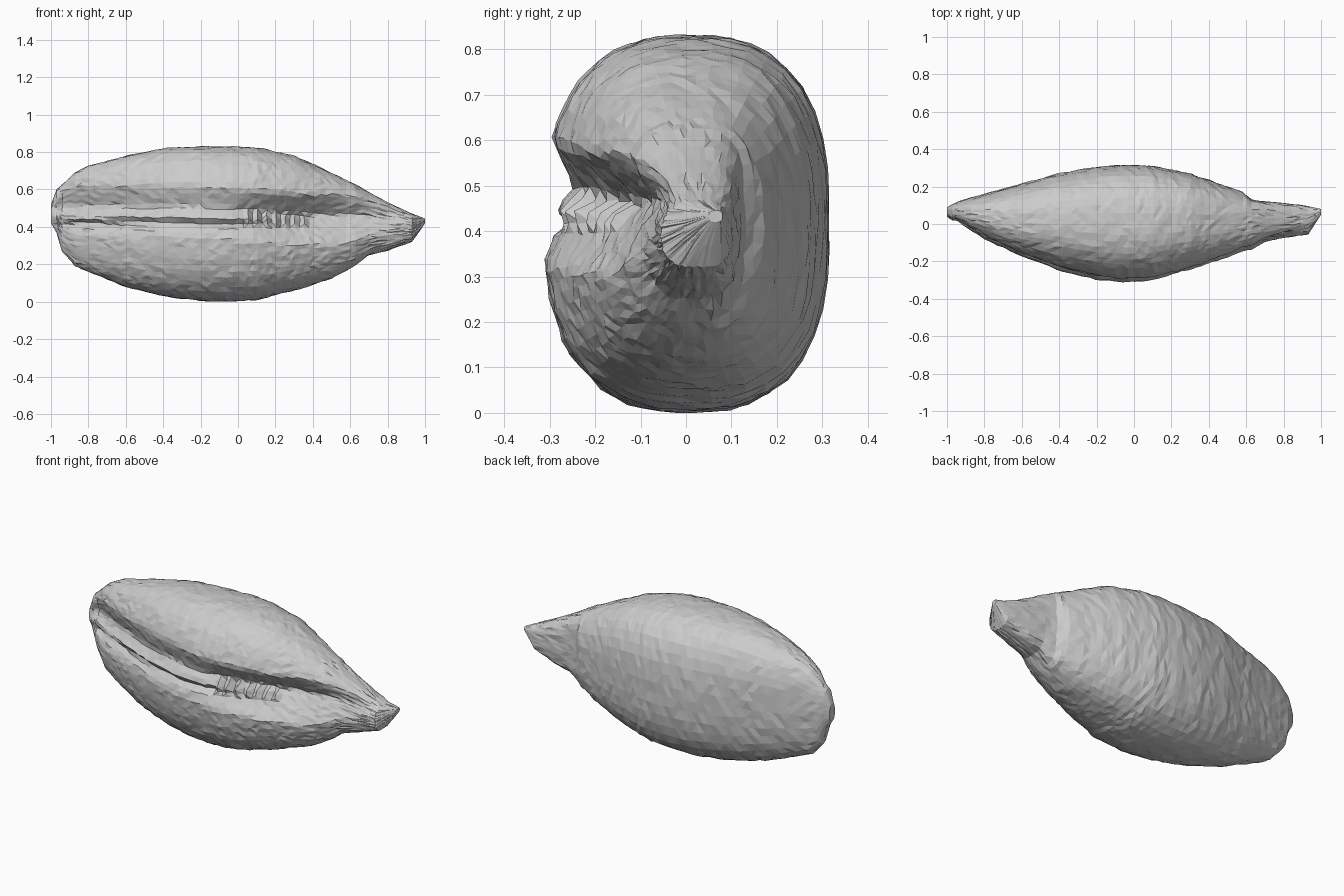
import bpy, bmesh, math, random

if "Cube" in bpy.data.objects:
    bpy.data.objects.remove(bpy.data.objects["Cube"])
random.seed(4)

# Stations along the shell: x, bottom z, top z, front y, back y, slit depth
STATIONS = [
    (-1.00, .42, .52, .04, .09, .00),
    (-0.97, .37, .60, .02, .105, .02),
    (-0.94, .27, .625, .01, .12, .04),
    (-0.87, .19, .69, -.04, .14, .06),
    (-0.80, .16, .725, -.085, .16, .065),
    (-0.60, .08, .78, -.175, .215, .065),
    (-0.40, .03, .82, -.25, .27, .06),
    (-0.20, .005, .83, -.30, .305, .06),
    (-0.05, .00, .83, -.315, .315, .065),
    (0.10, .01, .825, -.305, .31, .10),
    (0.30, .06, .78, -.25, .27, .14),
    (0.50, .125, .69, -.185, .20, .11),
    (0.58, .165, .65, -.155, .17, .09),
    (0.63, .20, .625, -.14, .13, .08),
    (0.70, .25, .585, -.10, .12, .05),
    (0.80, .275, .53, -.075, .11, .03),
    (0.93, .32, .47, -.055, .095, .01),
    (1.00, .42, .445, .05, .08, .00),
]
RING = 60


def station(x):
    for a, b in zip(STATIONS, STATIONS[1:]):
        if x <= b[0] + 1e-6:
            f = (x - a[0]) / (b[0] - a[0])
            return [p + (q - p) * f for p, q in zip(a, b)][1:]


def ring_points(x, index):
    """Rounded cross-section with a flattened back and a slit in the front."""
    z0, z1, y0, y1, depth = station(x)
    zc, hz = (z0 + z1) / 2, (z1 - z0) / 2
    yc = y0 + (y1 - y0) * .5
    slit_z = .51 - .045 * max(0, min(1, (x + .2) / .5))
    edge = min(1, (1 - abs(x)) / .1)
    points = []
    for k in range(RING):
        u = 2 * math.pi * k / RING - math.pi
        t = math.pi + u - .4 * math.sin(u)      # denser on the slit side
        c, s = math.cos(t), math.sin(t)
        p = 2.45 if c < 0 else (3.6 if x > .6 else 2.65)
        r = (abs(c) ** p + abs(s) ** p) ** (-1 / p)
        y = yc + (y1 - y0) / 2 * r * c
        z = zc + hz * r * s
        if c < 0:
            d = z - slit_z
            width = (.11 if d > 0 else .16) * min(1, hz / .25)
            y += depth * max(0, 1 - abs(d) / width)
            if x < .05:                          # ridge and crease beside the slit
                y += .025 * edge * max(0, 1 - abs(z - .415) / .025)
                y -= .02 * edge * max(0, 1 - abs(z - .455) / .03)
            elif x < .4 and index % 2:           # teeth on the lower lip
                y -= .04 * max(0, 1 - abs(d + .035) / .045)
        n = .0035 * edge
        points.append((x + random.uniform(-n, n), y + random.uniform(-n, n),
                       max(0, z + random.uniform(-n, n))))
    return points


# Loft the cross-sections into one closed shell
xs = [-1, -.985, -.97, -.955, -.94, -.905, -.87, -.835]
xs += [-.80 + i * .035 for i in range(24)]
xs += [.03 + i * .025 for i in range(16)]
xs += [.44, .47, .50, .54, .58, .605, .63, .665, .70, .75, .80, .845, .89, .93, .965, 1]
bm = bmesh.new()
rings = [[bm.verts.new(p) for p in ring_points(x, i)] for i, x in enumerate(xs)]
for a, b in zip(rings, rings[1:]):
    for k in range(RING):
        j = (k + 1) % RING
        bm.faces.new((a[k], a[j], b[j], b[k]))
bm.faces.new(rings[0])
bm.faces.new(rings[-1])
bmesh.ops.triangulate(bm, faces=bm.faces[:])
bmesh.ops.recalc_face_normals(bm, faces=bm.faces[:])
mesh = bpy.data.meshes.new("shell")
bm.to_mesh(mesh)
bm.free()
bpy.context.collection.objects.link(bpy.data.objects.new("shell", mesh))
